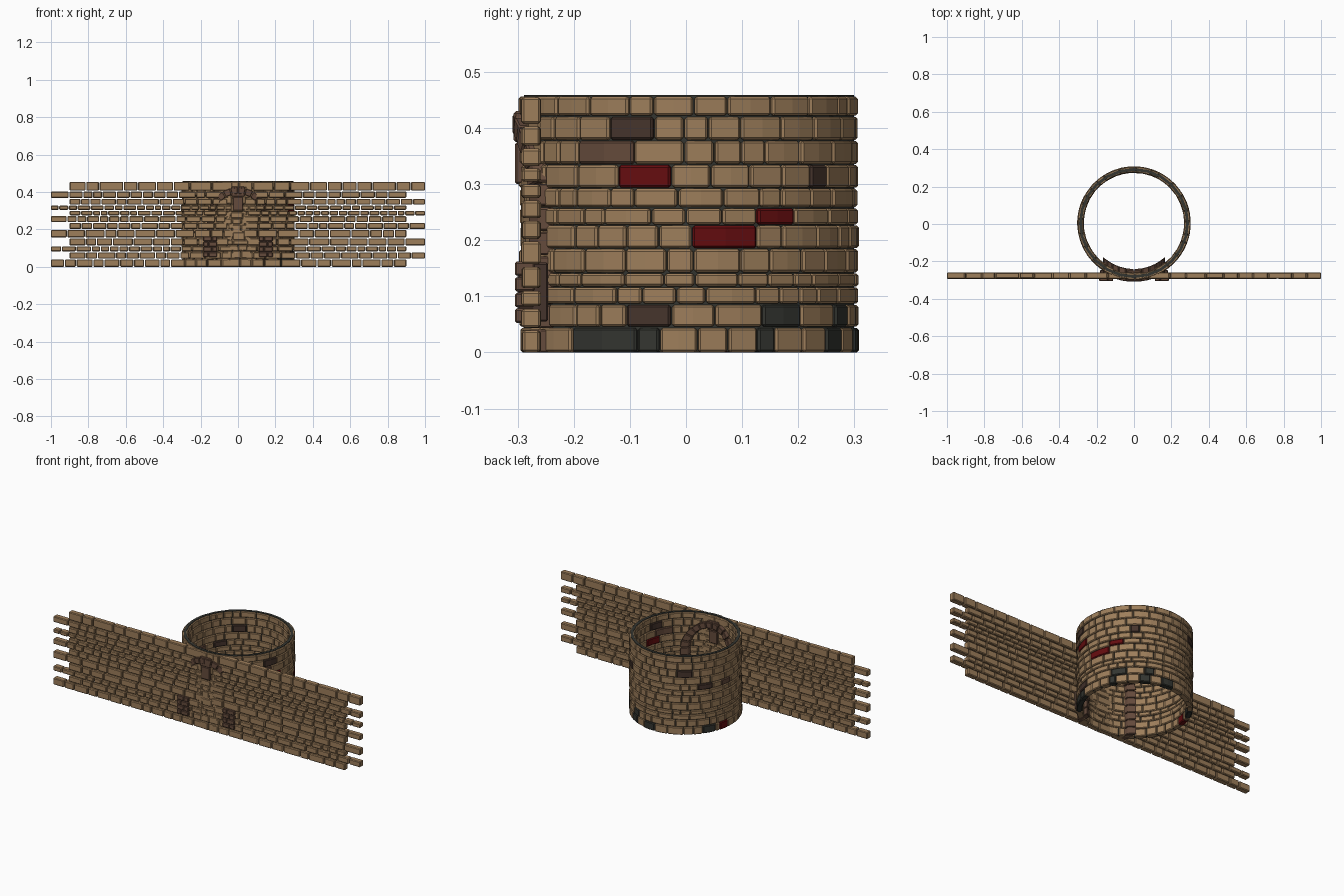
import bpy, bmesh, math, random
from mathutils import Vector

random.seed(7)
cube = bpy.data.objects.get("Cube")
if cube:
    bpy.data.objects.remove(cube)


def material(name, rgb):
    m = bpy.data.materials.new(name)
    m.use_nodes = True
    m.diffuse_color = (*rgb, 1)
    m.node_tree.nodes["Principled BSDF"].inputs["Base Color"].default_value = (*rgb, 1)
    return m


MATERIALS = [
    material("tan stone", (0.34, 0.21, 0.105)),
    material("brown stone", (0.13, 0.07, 0.045)),
    material("dark brown stone", (0.06, 0.034, 0.025)),
    material("charcoal stone", (0.034, 0.036, 0.03)),
    material("red stone", (0.13, 0.004, 0.005)),
]
TAN, BROWN, DARK, CHARCOAL, RED = range(5)

CENTRE_Y = 0.005          # middle of the round tower
WALL_FRONT, WALL_BACK = -0.294, -0.258


def flat(u, d, z):
    """Straight space: u is x, d is y."""
    return Vector((u, d, z))


def polar(u, d, z):
    """Round space: u is an angle in degrees, d is a radius."""
    a = math.radians(u)
    return Vector((d * math.cos(a), CENTRE_Y + d * math.sin(a), z))


def arch_space(x, d, z):
    """Front of the tower: x and z stay, d is a radius."""
    return Vector((x, CENTRE_Y - math.sqrt(d * d - x * x), z))


def block(bm, space, u, d, z, mat=TAN, n=1):
    """Six-sided stone, split n times along u."""
    rings = []
    for i in range(n + 1):
        t = u[0] + (u[1] - u[0]) * i / n
        corners = ((d[0], z[0]), (d[1], z[0]), (d[1], z[1]), (d[0], z[1]))
        rings.append([bm.verts.new(space(t, r, h)) for r, h in corners])
    skin(bm, rings, mat)


def skin(bm, rings, mat):
    faces = [bm.faces.new(rings[0]), bm.faces.new(rings[-1][::-1])]
    for a, b in zip(rings, rings[1:]):
        for k in range(4):
            j = (k + 1) % 4
            faces.append(bm.faces.new((a[k], b[k], b[j], a[j])))
    for f in faces:
        f.material_index = mat


def finish(bm, name, bevel=0.004):
    bmesh.ops.recalc_face_normals(bm, faces=bm.faces)
    mesh = bpy.data.meshes.new(name)
    bm.to_mesh(mesh)
    bm.free()
    for m in MATERIALS:
        mesh.materials.append(m)
    ob = bpy.data.objects.new(name, mesh)
    bpy.context.scene.collection.objects.link(ob)
    if bevel:
        mod = ob.modifiers.new("worn edges", "BEVEL")
        mod.width, mod.segments = bevel, 1
        mod.limit_method, mod.angle_limit = "ANGLE", math.radians(40)
    return ob


def split(start, end, low, high):
    """Cut a run into stones of random length."""
    cuts = [start]
    while end - cuts[-1] > high + low:
        cuts.append(cuts[-1] + random.uniform(low, high))
    if end - cuts[-1] > high:
        cuts.append((cuts[-1] + end) / 2)
    cuts.append(end)
    return list(zip(cuts, cuts[1:]))


# Straight wall with toothed ends
WALL_ROWS = [0, .042, .08, .112, .155, .2, .237, .273, .302, .33, .366, .405, .457]
bm = bmesh.new()
for i, (z0, z1) in enumerate(zip(WALL_ROWS, WALL_ROWS[1:])):
    start, end = (-1, 0.9) if i % 2 == 0 else (-0.9, 1)
    height = z1 - z0
    for a, b in split(start, end, height * 1.3, height * 2.6):
        push = random.uniform(0, 0.003)
        block(bm, flat, (a + (0.002 if a > start else 0), b - (0.002 if b < end else 0)),
              (WALL_FRONT + push, WALL_BACK - push),
              (z0 + (0.0025 if i else 0), z1 - 0.0025))
finish(bm, "straight_wall")

# Round tower: coloured stones per row as (from angle, to angle, colour)
TOWER_ROWS = [0, .045, .086, .117, .142, .185, .227, .258, .293, .335, .378, .421, .457]
ACCENTS = {
    0: [(-44, -18, CHARCOAL), (-18, -10, CHARCOAL), (24, 31, CHARCOAL), (55, 66, CHARCOAL),
        (78, 92, CHARCOAL), (143, 158, CHARCOAL), (163, 174, RED)],
    1: [(-22, -6, DARK), (26, 42, CHARCOAL), (60, 70, CHARCOAL)],
    5: [(1, 24, RED)],
    6: [(24, 39, RED)],
    7: [(138, 154, DARK), (165, 178, BROWN)],
    8: [(-25, -6, RED), (46, 55, DARK)],
    9: [(-41, -19, BROWN), (116, 132, DARK)],
    10: [(-28, -12, DARK)],
}
bm = bmesh.new()
for i, (z0, z1) in enumerate(zip(TOWER_ROWS, TOWER_ROWS[1:])):
    offset = random.uniform(-100, -80)
    stones, at = [], offset
    for a, b, colour in ACCENTS.get(i, []):
        if a - at > 1:
            stones += [(*s, TAN) for s in split(at, a, 8, 18)]
        stones.append((a, b, colour))
        at = b
    stones += [(*s, TAN) for s in split(at, offset + 360, 8, 18)]
    for a, b, colour in stones:
        push = random.uniform(0, 0.004)
        block(bm, polar, (a + 0.25, b - 0.25), (0.268 + push, 0.304 - push),
              (z0 + (0.001 if i else 0), z1 - 0.001), colour, 2 if b - a > 13 else 1)
finish(bm, "round_tower")

# Mortar core inside the tower stones
bm = bmesh.new()
for i in range(24):
    block(bm, polar, (i * 15, i * 15 + 15), (0.279, 0.294), (0.002, 0.459), CHARCOAL)
bmesh.ops.remove_doubles(bm, verts=bm.verts, dist=0.0001)
finish(bm, "tower_mortar", 0)

# Doorway arch that follows the curve of the tower
DEPTH = (0.246, 0.314)
SPRING = 0.26
bm = bmesh.new()
for side in (-1, 1):
    for k in range(6):
        z0 = SPRING * k / 6
        block(bm, arch_space, (side * 0.13, side * 0.165), DEPTH,
              (z0, z0 + SPRING / 6 - 0.002), BROWN)
for k in range(12):
    rings = []
    for t in (k + 0.04, k + 0.96):
        a = math.pi * t / 12
        c, s = math.cos(a), math.sin(a)
        rings.append([bm.verts.new(arch_space(r * c, d, SPRING + r * s))
                      for r, d in ((0.13, DEPTH[0]), (0.165, DEPTH[0]),
                                   (0.165, DEPTH[1]), (0.13, DEPTH[1]))])
    skin(bm, rings, BROWN)
finish(bm, "doorway_arch", 0.003)

# Keystone over the doorway
bm = bmesh.new()
block(bm, flat, (-0.028, 0.028), (-0.305, -0.25), (0.3, 0.375), BROWN)
block(bm, flat, (-0.035, 0.035), (-0.307, -0.248), (0.375, 0.43), BROWN)
finish(bm, "keystone")

# Footing blocks set through the wall at each leg
for side, name in ((-1, "right_footing"), (1, "left_footing")):
    bm = bmesh.new()
    block(bm, flat, (side * 0.115, side * 0.182), (-0.3, -0.246), (0.055, 0.16), DARK)
    for k in range(4):
        z0 = 0.053 + k * 0.028
        edge = 0.14 if k % 2 else 0.158
        for a, b in ((0.112, edge - 0.002), (edge + 0.002, 0.186)):
            block(bm, flat, (side * a, side * b), (-0.305, -0.27), (z0, z0 + 0.025), BROWN)
    finish(bm, name, 0.003)
